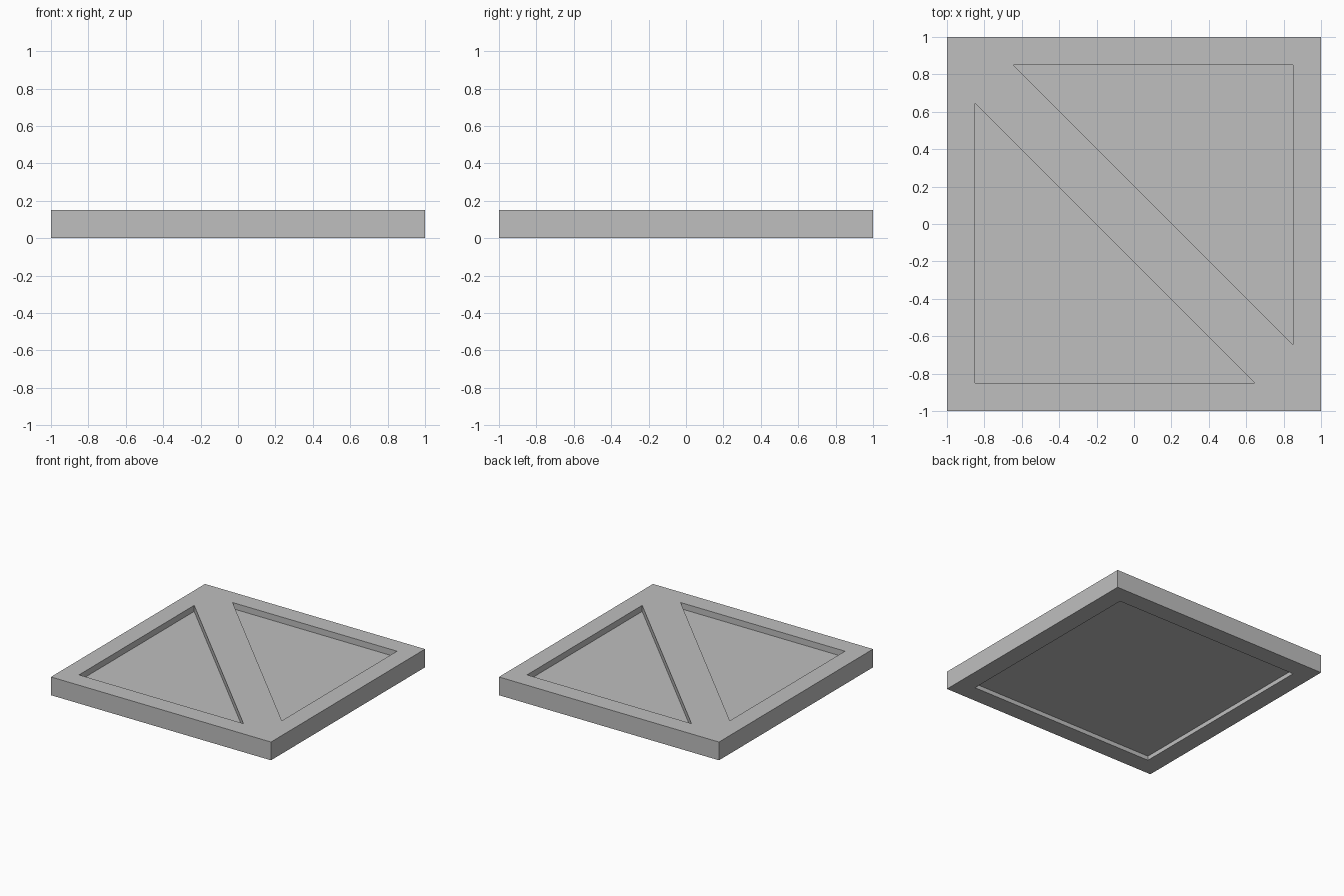
import bpy
import bmesh
from mathutils import Vector

cube = bpy.data.objects.get("Cube")
if cube:
    bpy.data.objects.remove(cube, do_unlink=True)

HALF, RIM, NOTCH, HEIGHT = 1.0, 0.85, 0.645, 0.15
TOP_DEPTH, BOTTOM_DEPTH = 0.05, 0.035

grey = bpy.data.materials.new("plain_grey")
grey.use_nodes = True
colour = (0.52, 0.52, 0.52, 1)
grey.diffuse_color = colour
grey.node_tree.nodes["Principled BSDF"].inputs["Base Color"].default_value = colour


def prism(name, outline, low, high):
    """Extrude a flat outline between two heights."""
    bm = bmesh.new()
    face = bm.faces.new([bm.verts.new((x, y, low)) for x, y in outline])
    extruded = bmesh.ops.extrude_face_region(bm, geom=[face])["geom"]
    verts = [v for v in extruded if isinstance(v, bmesh.types.BMVert)]
    bmesh.ops.translate(bm, verts=verts, vec=Vector((0, 0, high - low)))
    bmesh.ops.recalc_face_normals(bm, faces=bm.faces)
    mesh = bpy.data.meshes.new(name)
    bm.to_mesh(mesh)
    bm.free()
    mesh.materials.append(grey)
    obj = bpy.data.objects.new(name, mesh)
    bpy.context.collection.objects.link(obj)
    return obj


def square(r):
    return [(-r, -r), (r, -r), (r, r), (-r, r)]


# Square slab
panel = prism("panel", square(HALF), 0, HEIGHT)

# Two triangular pockets on top leave a diagonal brace; one square pocket below
cutters = [prism("underside_cutter", square(RIM), -0.1, BOTTOM_DEPTH)]
for name, s in (("front_pocket_cutter", -1), ("back_pocket_cutter", 1)):
    triangle = [(s * RIM, s * RIM), (-s * NOTCH, s * RIM), (s * RIM, -s * NOTCH)]
    cutters.append(prism(name, triangle, HEIGHT - TOP_DEPTH, HEIGHT + 0.1))

for cutter in cutters:
    cutter.hide_render = True
    cutter.hide_viewport = True
    cutter.display_type = "WIRE"
    cut = panel.modifiers.new(cutter.name, "BOOLEAN")
    cut.operation = "DIFFERENCE"
    cut.solver = "EXACT"
    cut.object = cutter
